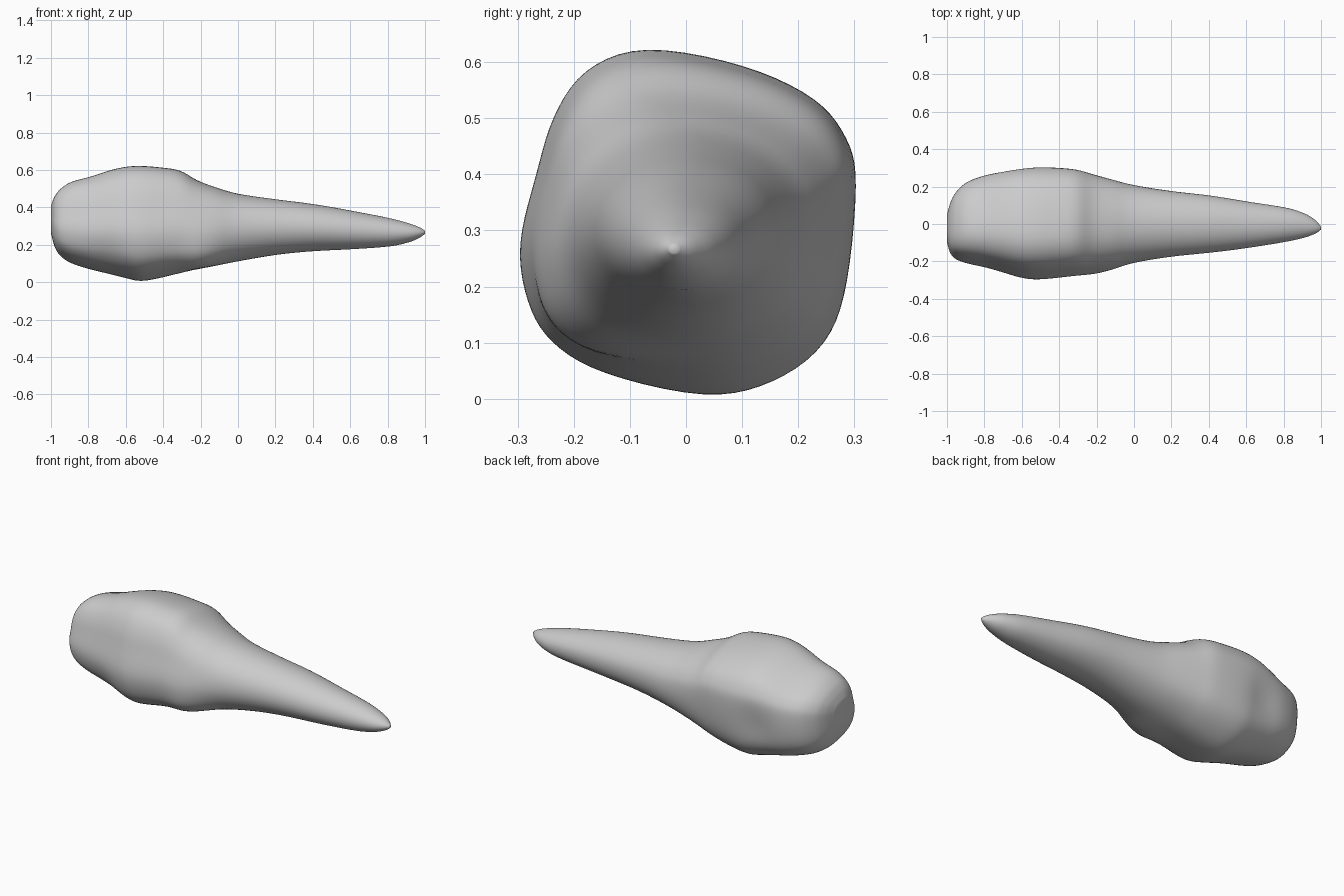
import bpy, bmesh, math
from mathutils import Vector

if "Cube" in bpy.data.objects:
    bpy.data.objects.remove(bpy.data.objects["Cube"])

# Stations along the body: x, y min, y max, z min, z max
STATIONS = [
    (-1.0, -.10, .05, .26, .41), (-.98, -.16, .12, .19, .46), (-.95, -.19, .175, .14, .50),
    (-.89, -.212, .23, .10, .54), (-.79, -.235, .268, .067, .567), (-.69, -.265, .288, .043, .60),
    (-.60, -.29, .30, .02, .62), (-.52, -.298, .305, .004, .625), (-.42, -.29, .302, .02, .617),
    (-.31, -.275, .292, .048, .60), (-.22, -.262, .267, .07, .547), (-.12, -.24, .24, .09, .51),
    (0, -.208, .21, .11, .475), (.2, -.175, .177, .145, .445), (.4, -.155, .155, .165, .42),
    (.6, -.13, .122, .175, .385), (.8, -.097, .09, .19, .345), (.91, -.073, .057, .213, .316),
    (.97, -.051, .02, .238, .294), (1.0, -.03, -.014, .259, .275),
]
# Lopsided head section in the unit square
HEAD = [(1, .22), (.94, .48), (.75, .71), (.33, .9), (-.25, 1), (-.61, .87), (-.8, .6), (-.9, .27),
        (-1, -.13), (-.95, -.46), (-.81, -.69), (-.5, -.87), (.1, -1), (.5, -.92), (.81, -.7), (.95, -.35)]
# Hollows (positive) and bulges (negative): centre, radius, depth
DENTS = [((-.64, .29, .26), .11, .018), ((-.72, -.25, .12), .10, .012),
         ((-.82, .2, .52), .14, .02), ((-.19, -.19, .12), .13, -.035)]


def spline(a, b, c, d, t):
    return [.5 * (2*q + (r-p)*t + (2*p-5*q+4*r-s)*t*t + (3*q-p-3*r+s)*t**3)
            for p, q, r, s in zip(a, b, c, d)]


def smooth_open(pts, n):
    m, out = len(pts) - 1, []
    for i in range(m):
        a, d = pts[max(i-1, 0)], pts[min(i+2, m)]
        out += [spline(a, pts[i], pts[i+1], d, k/n) for k in range(n)]
    return out + [list(pts[-1])]


def smooth_closed(pts, n):
    m = len(pts)
    return [spline(pts[i-1], pts[i], pts[(i+1) % m], pts[(i+2) % m], k/n)
            for i in range(m) for k in range(n)]


def section(w):
    # Blend head outline into a circle, scaled to fill the unit square
    pts = []
    for y, z in smooth_closed(HEAD, 5):
        r = math.hypot(y, z)
        pts.append((w*y + (1-w)*y/r, w*z + (1-w)*z/r))
    ys, zs = zip(*pts)
    fit = lambda v, vs: (v - min(vs)) / (max(vs) - min(vs))
    return [(fit(y, ys), fit(z, zs)) for y, z in pts]


# Loft the tapering body
bm = bmesh.new()
rings = []
for x, y0, y1, z0, z1 in smooth_open(STATIONS, 5):
    t = min(max((.1 - x) / .5, 0), 1)
    ring = []
    for u, v in section(t*t*(3 - 2*t)):
        p = Vector((x, y0 + u*(y1-y0), z0 + v*(z1-z0)))
        inward = Vector((0, (y0+y1)/2 - p.y, (z0+z1)/2 - p.z)).normalized()
        push = sum(d * math.exp(-((p - Vector(c)).length / r)**2) for c, r, d in DENTS)
        ring.append(bm.verts.new(p + inward * push))
    rings.append(ring)
n = len(rings[0])
for a, b in zip(rings, rings[1:]):
    for i in range(n):
        j = (i + 1) % n
        bm.faces.new((a[i], a[j], b[j], b[i]))

# Close both ends
for ring in (rings[0], rings[-1]):
    bm.faces.new(ring)

# Relax faint lengthwise ridges
bmesh.ops.recalc_face_normals(bm, faces=bm.faces)
inner = [v for ring in rings[6:-15] for v in ring]
for _ in range(6):
    bmesh.ops.smooth_vert(bm, verts=inner, factor=.5, use_axis_y=True, use_axis_z=True)
for f in bm.faces:
    f.smooth = True
mesh = bpy.data.meshes.new("tapered_body")
bm.to_mesh(mesh)
bm.free()
body = bpy.data.objects.new("tapered_body", mesh)
bpy.context.collection.objects.link(body)
